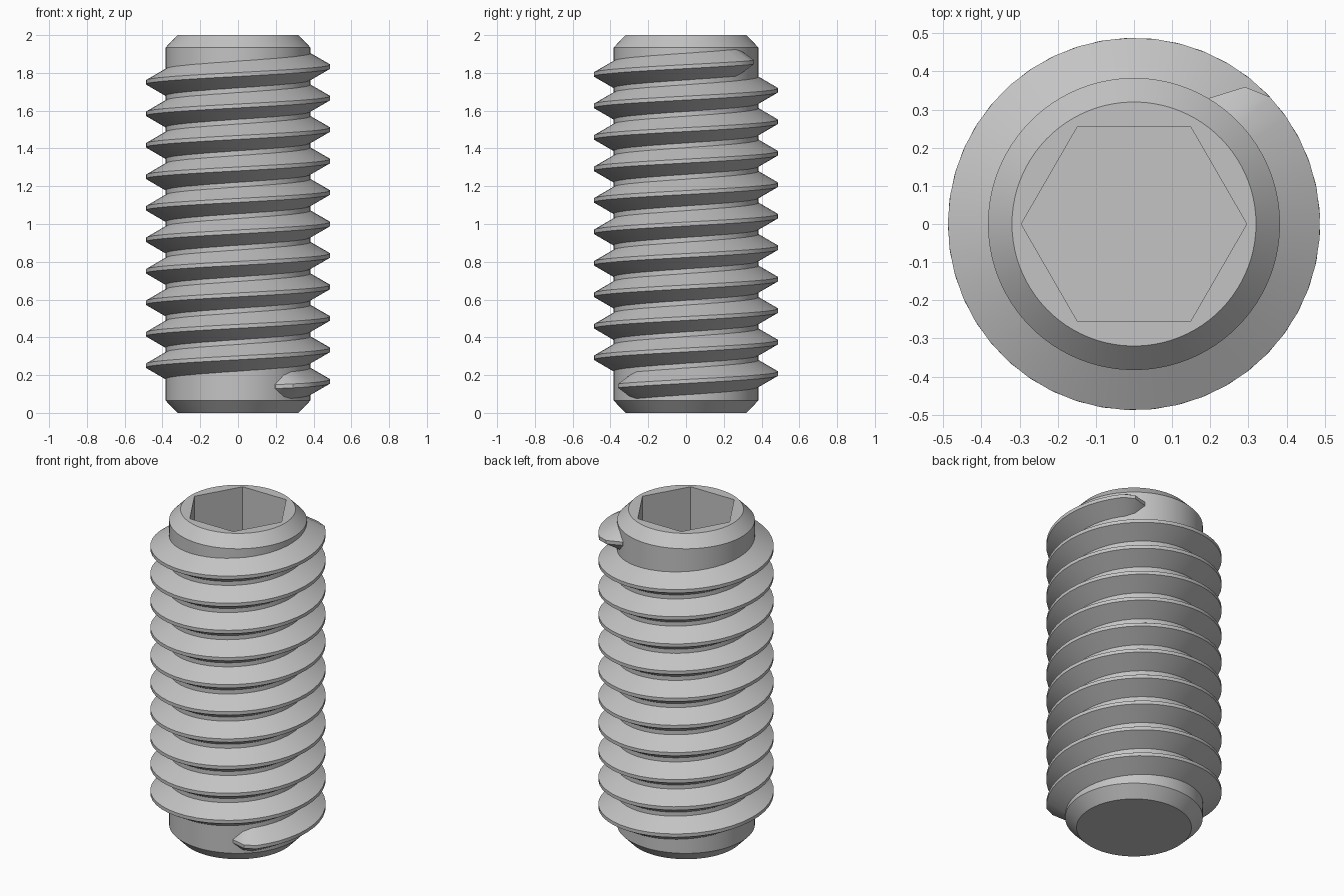
import bpy, bmesh
from math import sin, cos, pi, radians, tan

cube = bpy.data.objects.get("Cube")
if cube:
    bpy.data.objects.remove(cube, do_unlink=True)

CORE_R, CREST_R, CHAMFER_R = 0.383, 0.488, 0.32
CHAMFER, LENGTH, PITCH = 0.065, 2.0, 1 / 6
HEX_APOTHEM, SOCKET_DEPTH = 0.256, 0.58
SIDES = 90

steel = bpy.data.materials.new("steel_grey")
steel.use_nodes = True
steel.diffuse_color = (0.55, 0.55, 0.55, 1)
steel.node_tree.nodes["Principled BSDF"].inputs["Base Color"].default_value = (0.55, 0.55, 0.55, 1)


def build(name, rings, closed):
    """Skin a sequence of point rings, cap both ends and shade by angle."""
    bm = bmesh.new()
    loops = [[bm.verts.new(p) for p in ring] for ring in rings]
    for a, b in zip(loops, loops[1:]):
        n = len(a)
        for i in range(n):
            j = (i + 1) % n
            bm.faces.new((a[i], a[j], b[j], b[i]))
    bm.faces.new(loops[0])
    bm.faces.new(loops[-1])
    bmesh.ops.recalc_face_normals(bm, faces=bm.faces)
    mesh = bpy.data.meshes.new(name)
    bm.to_mesh(mesh)
    bm.free()
    mesh.materials.append(steel)
    obj = bpy.data.objects.new(name, mesh)
    bpy.context.collection.objects.link(obj)
    bpy.ops.object.select_all(action='DESELECT')
    obj.select_set(True)
    bpy.context.view_layer.objects.active = obj
    bpy.ops.object.shade_smooth_by_angle(angle=radians(30))
    return obj


def circle(r, z):
    angles = [2 * pi * i / SIDES for i in range(SIDES)]
    return [(r * cos(a), r * sin(a), z) for a in angles]


def hexagon(z):
    """Points along a hexagon outline, with corners on the x axis."""
    points = []
    for i in range(SIDES):
        a = 2 * pi * i / SIDES
        r = HEX_APOTHEM / cos(a % (pi / 3) - pi / 6)
        points.append((r * cos(a), r * sin(a), z))
    return points


# Chamfered core with a blind hexagonal socket in the top
build("screw_core", [
    circle(CHAMFER_R, 0),
    circle(CORE_R, CHAMFER),
    circle(CORE_R, LENGTH - CHAMFER),
    circle(CHAMFER_R, LENGTH),
    hexagon(LENGTH),
    hexagon(LENGTH - SOCKET_DEPTH),
], True)

# Right-handed thread whose crest sinks into the core at both ends
START, END, TAPER = radians(-59), radians(3659), radians(16)
STEPS = 465
ROOT_R, CREST_HALF, FLANK = 0.375, PITCH / 16, tan(pi / 6)
sections = []
for k in range(STEPS + 1):
    a = START + (END - START) * k / STEPS
    t = max(0, 1 - min(a - START, END - a) / TAPER)
    crest = CREST_R - (CREST_R - CORE_R - 0.003) * t * t
    root_half = CREST_HALF + (crest - ROOT_R) * FLANK
    z = PITCH * (1 + a / (2 * pi))
    profile = [(ROOT_R, -root_half), (crest, -CREST_HALF),
               (crest, CREST_HALF), (ROOT_R, root_half)]
    sections.append([(r * cos(a), r * sin(a), z + h) for r, h in profile])
build("screw_thread", sections, False)
